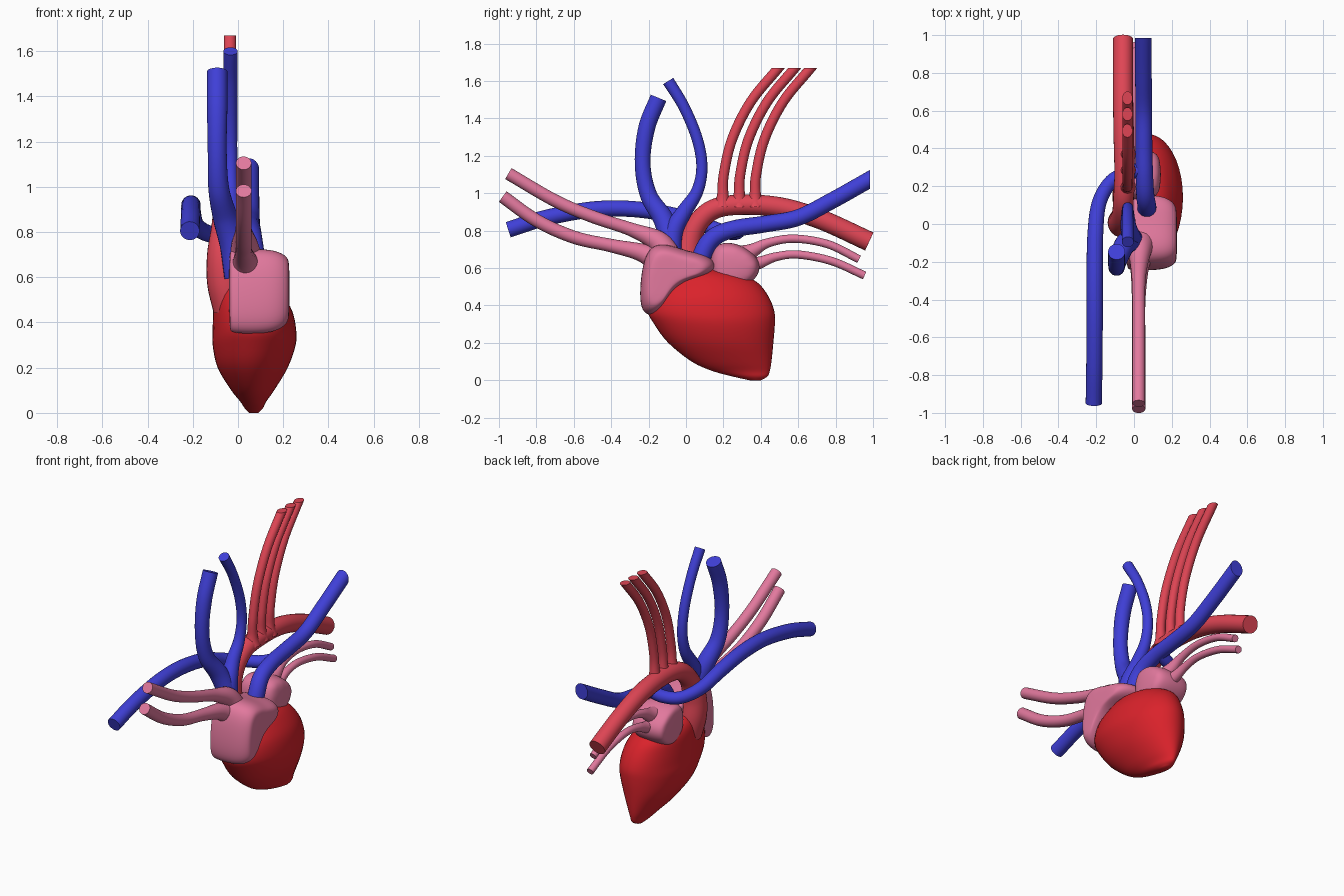
import bpy, bmesh, math
from mathutils import Vector


def material(name, rgb):
    m = bpy.data.materials.new(name)
    m.diffuse_color = (*rgb, 1)
    return m


RED = material("muscle_red", (0.70, 0.016, 0.024))
ARTERY = material("artery_red", (0.74, 0.06, 0.09))
BLUE = material("vein_blue", (0.05, 0.05, 0.68))
PINK = material("atrium_pink", (0.76, 0.19, 0.34))


def loft(name, rings, mat, subsurf=0, flat_caps=True):
    """Skin a list of equal-length rings and close both ends."""
    bm = bmesh.new()
    rows = [[bm.verts.new(p) for p in r] for r in rings]
    n = len(rows[0])
    for a, b in zip(rows, rows[1:]):
        for i in range(n):
            j = (i + 1) % n
            bm.faces.new((a[i], a[j], b[j], b[i])).smooth = True
    for row in (rows[0], rows[-1]):
        bm.faces.new(row).smooth = not flat_caps
    bmesh.ops.recalc_face_normals(bm, faces=bm.faces)
    me = bpy.data.meshes.new(name)
    bm.to_mesh(me)
    bm.free()
    me.materials.append(mat)
    ob = bpy.data.objects.new(name, me)
    bpy.context.collection.objects.link(ob)
    if subsurf:
        ob.modifiers.new("smooth", 'SUBSURF').levels = subsurf
        ob.modifiers["smooth"].render_levels = subsurf
    return ob


def spline(pts, steps):
    """Catmull-Rom samples through points of any dimension."""
    pts = [Vector(p) for p in pts]
    pts = [2 * pts[0] - pts[1]] + pts + [2 * pts[-1] - pts[-2]]
    out = []
    for i in range(1, len(pts) - 2):
        a, b, c, d = pts[i - 1:i + 3]
        for s in range(steps):
            t = s / steps
            out.append(0.5 * (2 * b + (c - a) * t + (2 * a - 5 * b + 4 * c - d) * t * t
                              + (3 * b - a - 3 * c + d) * t ** 3))
    return out + [pts[-2]]


def tube(name, pts, mat, cut=None, sides=24):
    """Sweep a circle along (x, y, z, radius) points; cut squares the end to an axis."""
    path = spline(pts, 8)
    pos = [p.to_3d() for p in path]
    normal, rings = None, []
    for i, p in enumerate(path):
        t = (pos[min(i + 1, len(pos) - 1)] - pos[max(i - 1, 0)]).normalized()
        if normal is None:
            normal = t.orthogonal()
        normal = (normal - t * normal.dot(t)).normalized()
        side = t.cross(normal)
        rings.append([pos[i] + p[3] * (normal * math.cos(a) + side * math.sin(a))
                      for a in (2 * math.pi * k / sides for k in range(sides))])
    if cut is not None:
        rings[-1] = [q + t * ((pos[-1][cut] - q[cut]) / t[cut]) for q in rings[-1]]
    return loft(name, rings, mat)


def blob(name, profile, layers, centre, mat):
    """Rounded solid: a (y, z) outline scaled at several x positions."""
    cy, cz = centre
    rings = [[(x, cy + (y - cy) * s, cz + (z - cz) * s) for y, z in profile] for x, s in layers]
    return loft(name, rings, mat, 3, False)


# Ventricles: horizontal slices as z, y min, y max, x min, x max
slices = [(0.0, 0.34, 0.40, 0.05, 0.09), (0.02, 0.25, 0.435, 0.03, 0.11),
          (0.05, 0.14, 0.448, 0.01, 0.125), (0.1, 0.03, 0.457, -0.03, 0.16),
          (0.2, -0.095, 0.467, -0.09, 0.22), (0.3, -0.17, 0.475, -0.112, 0.255),
          (0.37, -0.205, 0.472, -0.112, 0.257), (0.45, -0.19, 0.44, -0.11, 0.24),
          (0.52, -0.14, 0.385, -0.105, 0.2), (0.565, -0.09, 0.3, -0.09, 0.16),
          (0.6, -0.03, 0.16, -0.06, 0.1)]
rings = []
for z, y0, y1, x0, x1 in spline(slices, 4):
    ring = []
    for k in range(40):
        c, s = math.cos(k * math.pi / 20), math.sin(k * math.pi / 20)
        ring.append(((x0 + x1) / 2 + (x1 - x0) / 2 * c, (y0 + y1) / 2 + (y1 - y0) / 2 * s, z))
    rings.append(ring)
loft("ventricles", rings, RED, 0, False)

# Atria
blob("front_atrium",
     [(-0.25, 0.38), (-0.19, 0.34), (-0.13, 0.38), (-0.08, 0.47), (0.0, 0.535), (0.13, 0.565),
      (0.165, 0.62), (0.11, 0.67), (0.0, 0.69), (-0.1, 0.73), (-0.2, 0.72), (-0.24, 0.58)],
     [(-0.04, 0.93), (-0.03, 1.0), (0.08, 1.02), (0.17, 0.97), (0.22, 0.8), (0.228, 0.6)],
     (-0.08, 0.56), PINK)
blob("rear_atrium",
     [(0.13, 0.53), (0.13, 0.67), (0.17, 0.735), (0.27, 0.735), (0.36, 0.68), (0.4, 0.62),
      (0.38, 0.54), (0.25, 0.46)],
     [(-0.1, 0.7), (-0.085, 0.95), (0.0, 1.03), (0.09, 1.0), (0.145, 0.75)],
     (0.26, 0.6), PINK)

# Pulmonary veins, flaring where they join the atria
tube("front_upper_vein", [(0.04, -0.09, 0.64, 0.08), (0.03, -0.15, 0.74, 0.06), (0.025, -0.29, 0.805, 0.037),
     (0.025, -0.5, 0.875, 0.034), (0.025, -0.7, 0.96, 0.034), (0.025, -0.95, 1.105, 0.034)], PINK)
tube("front_lower_vein", [(0.04, -0.12, 0.62, 0.08), (0.03, -0.23, 0.68, 0.05), (0.025, -0.4, 0.72, 0.036),
     (0.025, -0.6, 0.765, 0.035), (0.025, -0.8, 0.855, 0.035), (0.025, -0.98, 0.982, 0.035)], PINK)
tube("rear_upper_vein", [(0.02, 0.26, 0.65, 0.07), (0.015, 0.35, 0.69, 0.04), (0.01, 0.44, 0.735, 0.025),
     (0.01, 0.58, 0.757, 0.022), (0.01, 0.76, 0.727, 0.022), (0.01, 0.925, 0.647, 0.022)], PINK)
tube("rear_lower_vein", [(0.02, 0.28, 0.61, 0.06), (0.015, 0.38, 0.625, 0.035), (0.01, 0.48, 0.66, 0.024),
     (0.01, 0.6, 0.672, 0.022), (0.01, 0.78, 0.637, 0.022), (0.01, 0.955, 0.56, 0.022)], PINK)

# Aorta and its three upper branches
tube("aorta", [(-0.03, 0.02, 0.46, 0.08), (-0.055, 0.01, 0.58, 0.082), (-0.065, 0.01, 0.7, 0.072),
     (-0.06, 0.05, 0.82, 0.058), (-0.055, 0.14, 0.91, 0.054), (-0.05, 0.28, 0.938, 0.054),
     (-0.055, 0.5, 0.925, 0.054), (-0.058, 0.72, 0.86, 0.053), (-0.058, 0.98, 0.742, 0.053)], ARTERY)
for i, y in enumerate((0.197, 0.285, 0.37)):
    tube("arch_branch_%d" % (i + 1), [(-0.04, y, 0.93, 0.05), (-0.037, y, 0.99, 0.031), (-0.035, y + 0.005, 1.1, 0.027),
         (-0.035, y + 0.05, 1.29, 0.027), (-0.035, y + 0.15, 1.49, 0.027), (-0.035, y + 0.297, 1.67, 0.027)],
         ARTERY, cut=2)

# Upper vena cava and the two vessels it divides into
tube("vena_cava_large_branch", [(0.0, -0.08, 0.6, 0.06), (-0.02, -0.085, 0.74, 0.06), (-0.055, -0.12, 0.86, 0.055),
     (-0.085, -0.2, 0.99, 0.046), (-0.092, -0.232, 1.16, 0.042), (-0.092, -0.21, 1.35, 0.045),
     (-0.092, -0.147, 1.51, 0.045)], BLUE)
tube("vena_cava_small_branch", [(0.0, -0.08, 0.66, 0.05), (-0.015, -0.065, 0.8, 0.05), (-0.03, -0.01, 0.9, 0.042),
     (-0.033, 0.06, 1.01, 0.033), (-0.033, 0.085, 1.14, 0.03), (-0.033, 0.06, 1.29, 0.03),
     (-0.033, -0.01, 1.46, 0.03), (-0.033, -0.095, 1.6, 0.032)], BLUE)

# Pulmonary artery: rear branch, and front branch wrapping under the aorta
tube("pulmonary_artery", [(0.06, 0.05, 0.52, 0.055), (0.068, 0.09, 0.68, 0.05), (0.06, 0.15, 0.765, 0.048),
     (0.055, 0.26, 0.81, 0.046), (0.052, 0.42, 0.835, 0.045), (0.052, 0.6, 0.87, 0.044),
     (0.05, 0.78, 0.96, 0.044), (0.05, 0.985, 1.075, 0.044)], BLUE, cut=1)
tube("pulmonary_artery_front_branch", [(0.05, 0.29, 0.815, 0.04), (-0.03, 0.27, 0.79, 0.038),
     (-0.12, 0.225, 0.79, 0.037), (-0.185, 0.11, 0.825, 0.039), (-0.205, -0.06, 0.88, 0.042),
     (-0.208, -0.28, 0.915, 0.043), (-0.208, -0.5, 0.913, 0.043), (-0.21, -0.75, 0.868, 0.043),
     (-0.213, -0.95, 0.805, 0.043)], BLUE)
